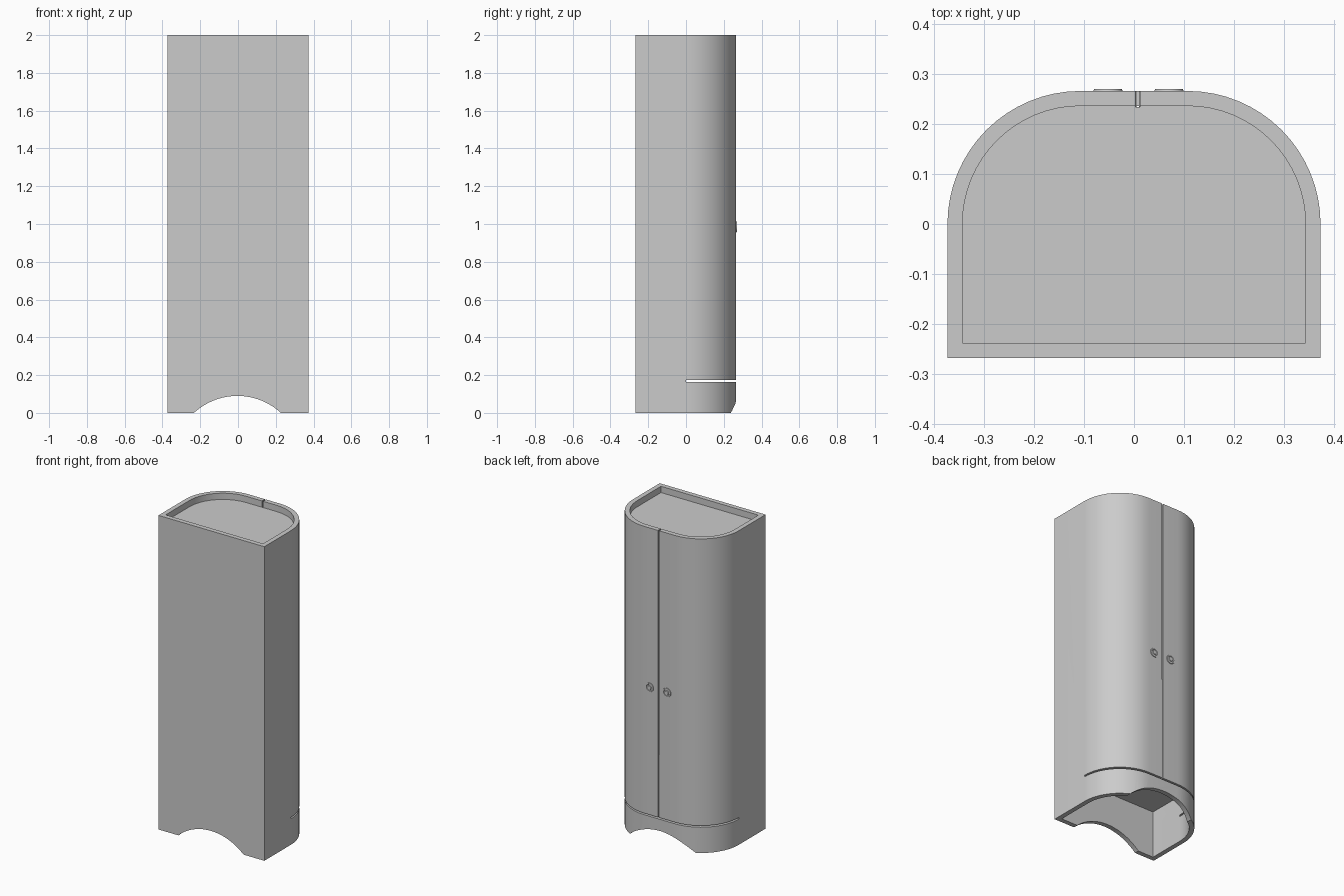
import bpy
import bmesh
import math
from mathutils import Matrix, Vector

cube = bpy.data.objects.get("Cube")
if cube:
    bpy.data.objects.remove(cube, do_unlink=True)

HALF_W, FRONT_Y, RADIUS, HEIGHT, WALL = 0.373, -0.268, 0.266, 2.0, 0.03
STEPS = 16

grey = bpy.data.materials.new("plain_grey")
grey.use_nodes = True
grey.diffuse_color = (0.6, 0.6, 0.6, 1)
grey.node_tree.nodes["Principled BSDF"].inputs["Base Color"].default_value = (0.6, 0.6, 0.6, 1)


def rounded_path(offset):
    """Curved side of the plan, from +x round to -x, moved inward by offset."""
    r, cx = RADIUS - offset, HALF_W - RADIUS
    angles = [math.pi / 2 * i / STEPS for i in range(STEPS + 1)]
    right = [(cx + r * math.cos(a), r * math.sin(a)) for a in angles]
    return right + [(-x, y) for x, y in reversed(right)]


def plan(offset):
    x, y = HALF_W - offset, FRONT_Y + offset
    return [(-x, y), (x, y)] + rounded_path(offset)


def finish(name, bm):
    bmesh.ops.recalc_face_normals(bm, faces=bm.faces[:])
    mesh = bpy.data.meshes.new(name)
    bm.to_mesh(mesh)
    bm.free()
    mesh.materials.append(grey)
    obj = bpy.data.objects.new(name, mesh)
    bpy.context.collection.objects.link(obj)
    return obj


def prism(name, outline, low, high):
    bm = bmesh.new()
    face = bm.faces.new([bm.verts.new((x, y, low)) for x, y in outline])
    moved = bmesh.ops.extrude_face_region(bm, geom=[face])["geom"]
    top = [v for v in moved if isinstance(v, bmesh.types.BMVert)]
    bmesh.ops.translate(bm, verts=top, vec=(0, 0, high - low))
    return finish(name, bm)


def select_only(obj):
    bpy.ops.object.select_all(action="DESELECT")
    obj.select_set(True)
    bpy.context.view_layer.objects.active = obj


def cut(target, cutter):
    cutter.hide_render = True
    mod = target.modifiers.new("cut", "BOOLEAN")
    mod.operation = "DIFFERENCE"
    mod.solver = "EXACT"
    mod.object = cutter
    select_only(target)
    bpy.ops.object.modifier_apply(modifier=mod.name)
    bpy.data.objects.remove(cutter, do_unlink=True)


# Cabinet body with a sunken top and a hollow base
body = prism("cabinet_body", plan(0), 0, HEIGHT)
cut(body, prism("top_recess", plan(WALL), HEIGHT - 0.04, HEIGHT + 0.1))
cut(body, prism("base_hollow", plan(WALL), -0.1, 0.3))

# Arched opening through the base
bm = bmesh.new()
turn = Matrix.Translation((-0.003, 0, -0.249)) @ Matrix.Rotation(math.pi / 2, 4, "X")
bmesh.ops.create_cone(bm, cap_ends=True, segments=96, radius1=0.339, radius2=0.339,
                      depth=1.2, matrix=turn)
cut(body, finish("base_arch", bm))

# Groove below the doors, round the curved side
groove = rounded_path(-0.05) + rounded_path(WALL + 0.001)[::-1]
cut(body, prism("skirt_groove", groove, 0.164, 0.174))

# Slit between the doors, narrowing downward
slit = prism("door_slit", [(0.003, RADIUS - WALL - 0.002), (0.012, RADIUS - WALL - 0.002),
                           (0.012, 0.3), (0.003, 0.3)], 0.17, HEIGHT + 0.05)
for v in slit.data.vertices:
    if v.co.z < 1:
        v.co.x = 0.0075 + (v.co.x - 0.0075) * 0.5
cut(body, slit)

select_only(body)
bpy.ops.object.shade_smooth_by_angle(angle=math.radians(30))

# Round flat door handles with a raised rim and centre
for side, x in (("left", 0.07), ("right", -0.052)):
    bm = bmesh.new()
    turn = Matrix.Translation((x, RADIUS, 0.985)) @ Matrix.Rotation(-math.pi / 2, 4, "X")
    bmesh.ops.create_cone(bm, cap_ends=True, segments=32, radius1=0.03, radius2=0.028,
                          depth=0.008, matrix=turn)
    bm.normal_update()
    cap = max(bm.faces, key=lambda f: f.calc_center_median().y)
    for thickness, depth in ((0.007, 0), (0.002, -0.003), (0.006, 0), (0.002, 0.003)):
        bmesh.ops.inset_region(bm, faces=[cap], thickness=thickness)
        bmesh.ops.translate(bm, verts=cap.verts[:], vec=Vector((0, depth, 0)))
        bm.normal_update()
    handle = finish(side + "_door_handle", bm)
    select_only(handle)
    bpy.ops.object.shade_smooth_by_angle(angle=math.radians(30))
